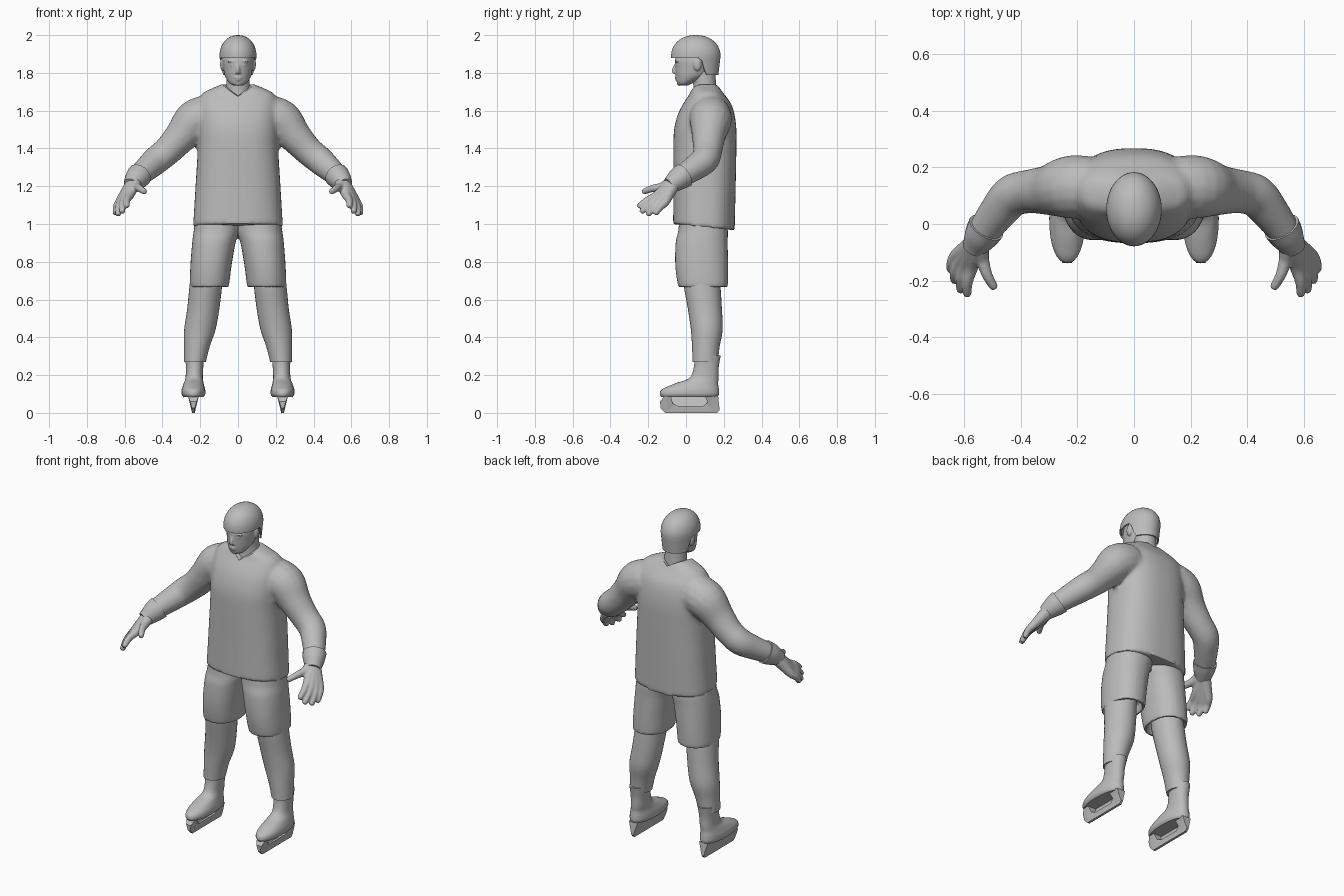
import bpy
import bmesh
from math import sin, cos, pi, radians
from mathutils import Vector, Matrix

cube = bpy.data.objects.get("Cube")
if cube:
    bpy.data.objects.remove(cube, do_unlink=True)

grey = bpy.data.materials.new("plain grey")
grey.use_nodes = True
COLOR = (0.5, 0.5, 0.5, 1)
grey.diffuse_color = COLOR
grey.node_tree.nodes["Principled BSDF"].inputs["Base Color"].default_value = COLOR


def spread(rings, steps):
    """Catmull-Rom interpolation between cross-sections."""
    keys = [Vector(r) for r in rings]
    out = []
    for i in range(len(keys) - 1):
        b, c = keys[i], keys[i + 1]
        a = keys[i - 1] if i else b
        d = keys[min(i + 2, len(keys) - 1)]
        for s in range(steps):
            t = s / steps
            out.append(b + (c - a) * (t / 2) + (a * 2 - b * 5 + c * 4 - d) * (t * t / 2)
                       + (b * 3 - a - c * 3 + d) * (t ** 3 / 2))
    return out + [keys[-1]]


def loft(bm, rings, side=1, along=False, power=1.0, count=32, steps=4):
    """Skin elliptical sections (x, y, z, rx, ry), level or square to the path."""
    sections = spread(rings, steps)
    centres = [Vector(s[:3]) for s in sections]
    last = len(centres) - 1
    loops = []
    for i, s in enumerate(sections):
        turn = Matrix.Identity(3)
        if along:
            tangent = centres[min(i + 1, last)] - centres[max(i - 1, 0)]
            turn = tangent.to_track_quat("Z", "Y").to_matrix()
        loop = []
        for k in range(count):
            u, v = cos(2 * pi * k / count), sin(2 * pi * k / count)
            u = abs(u) ** power * (1 if u > 0 else -1)
            v = abs(v) ** power * (1 if v > 0 else -1)
            p = centres[i] + turn @ Vector((u * s[3], v * s[4], 0))
            loop.append(bm.verts.new((p.x * side, p.y, p.z)))
        loops.append(loop)
    for low, high in zip(loops, loops[1:]):
        for k in range(count):
            n = (k + 1) % count
            bm.faces.new((low[k], low[n], high[n], high[k]))
    bm.faces.new(loops[0])
    bm.faces.new(loops[-1])


def tube(bm, points, side=1):
    """Round tube through (x, y, z, radius) with a blunt tip."""
    loft(bm, [(*p, p[3]) for p in points], side, along=True, count=16)


def ball(bm, centre, size):
    place = Matrix.Translation(centre) @ Matrix.Diagonal((*size, 1))
    bmesh.ops.create_uvsphere(bm, u_segments=20, v_segments=12, radius=1, matrix=place)


def finish(name, bm, voxel=0, blur=0, angle=40, solid=0):
    """Make an object, fuse overlapping pieces if asked, and shade it."""
    bmesh.ops.recalc_face_normals(bm, faces=bm.faces)
    mesh = bpy.data.meshes.new(name)
    bm.to_mesh(mesh)
    bm.free()
    ob = bpy.data.objects.new(name, mesh)
    bpy.context.collection.objects.link(ob)
    if solid:
        ob.modifiers.new("thickness", "SOLIDIFY").thickness = solid
    if voxel:
        fuse = ob.modifiers.new("fuse", "REMESH")
        fuse.mode, fuse.voxel_size = "VOXEL", voxel
    if blur:
        ob.modifiers.new("blend", "SMOOTH").iterations = blur
    bpy.ops.object.select_all(action="DESELECT")
    ob.select_set(True)
    bpy.context.view_layer.objects.active = ob
    bpy.ops.object.convert(target="MESH")
    ob.data.materials.clear()
    ob.data.materials.append(grey)
    bpy.ops.object.shade_smooth_by_angle(angle=radians(angle))
    return ob


def prism(bm, outline, front, back):
    """Extrude an outline between two point functions."""
    a = [bm.verts.new(front(*p)) for p in outline]
    b = [bm.verts.new(back(*p)) for p in outline]
    bm.faces.new(a)
    bm.faces.new(b)
    for i in range(len(a)):
        j = (i + 1) % len(a)
        bm.faces.new((a[i], a[j], b[j], b[i]))


# Jersey: torso and sleeves fused together, with a sloping hem
bm = bmesh.new()
loft(bm, [(0, 0.095, 0.983, 0.238, 0.163), (0, 0.098, 1.2, 0.225, 0.165),
          (0, 0.1, 1.4, 0.213, 0.167), (0, 0.102, 1.5, 0.213, 0.165),
          (0, 0.107, 1.58, 0.213, 0.15), (0, 0.112, 1.64, 0.21, 0.125),
          (0, 0.11, 1.69, 0.19, 0.09), (0, 0.105, 1.717, 0.14, 0.075),
          (0, 0.105, 1.74, 0.085, 0.06)], power=0.8, count=48)
for v in bm.verts:
    if v.co.z < 1.03:
        v.co.z -= 0.1 * (v.co.y - 0.095)
for side in (1, -1):
    tube(bm, [(0.15, 0.13, 1.575, 0.11), (0.23, 0.13, 1.545, 0.112), (0.3, 0.12, 1.465, 0.09),
              (0.37, 0.115, 1.39, 0.078), (0.43, 0.1, 1.34, 0.076), (0.475, 0.05, 1.3, 0.069),
              (0.52, -0.01, 1.26, 0.06), (0.545, -0.05, 1.235, 0.054)], side)
jersey = finish("jersey", bm, voxel=0.011, blur=6)

# V-shaped neck opening, cut and then discarded
bm = bmesh.new()
prism(bm, [(-0.1, 1.9), (-0.1, 1.72), (0, 1.66), (0.1, 1.72), (0.1, 1.9)],
      lambda x, z: (x, -0.1, z - 0.01), lambda x, z: (x, 0.19, z + 0.055))
cutter = finish("neck_cutter", bm)
cutter.hide_render = True
cut = jersey.modifiers.new("neckline", "BOOLEAN")
cut.object, cut.operation = cutter, "DIFFERENCE"
bpy.context.view_layer.objects.active = jersey
bpy.ops.object.modifier_apply(modifier="neckline")
bpy.data.objects.remove(cutter, do_unlink=True)

# Neck
bm = bmesh.new()
loft(bm, [(0, 0.1, 1.64, 0.075, 0.07), (0, 0.1, 1.72, 0.063, 0.06),
          (0, 0.09, 1.83, 0.06, 0.065)])
finish("neck", bm)

# Head with brows, eyes, nose, lips and ears
bm = bmesh.new()
loft(bm, [(0, -0.012, 1.733, 0.025, 0.022), (0, -0.005, 1.746, 0.046, 0.042),
          (0, 0.026, 1.78, 0.068, 0.08), (0, 0.04, 1.82, 0.077, 0.098),
          (0, 0.05, 1.87, 0.083, 0.108), (0, 0.05, 1.93, 0.07, 0.09)])
loft(bm, [(0, -0.05, 1.852, 0.007, 0.008), (0, -0.06, 1.815, 0.011, 0.015),
          (0, -0.057, 1.796, 0.015, 0.012)], count=12)
ball(bm, (0, -0.046, 1.775), (0.024, 0.014, 0.006))
ball(bm, (0, -0.043, 1.763), (0.02, 0.014, 0.007))
ball(bm, (0, -0.033, 1.744), (0.02, 0.015, 0.013))
for side in (1, -1):
    ball(bm, (0.031 * side, -0.042, 1.862), (0.026, 0.015, 0.007))
    ball(bm, (0.031 * side, -0.04, 1.842), (0.014, 0.013, 0.007))
    ball(bm, (0.083 * side, 0.06, 1.845), (0.012, 0.021, 0.034))
finish("head", bm, voxel=0.005, blur=2)

# Helmet: open dome whose rim drops behind the ears
bm = bmesh.new()
count, rows, drops = 48, 10, 4
loops = []
for r in range(-drops, rows):
    loop = []
    for k in range(count):
        a = 2 * pi * k / count
        toward_back = max(0, min(1, (-cos(a) - 0.18) / 0.3))
        depth = 0.012 + 0.088 * toward_back ** 2 * (3 - 2 * toward_back)
        lat = max(r, 0) / rows * pi / 2
        wide = cos(lat) ** 0.9
        low = max(-r, 0) / drops
        wide *= 1 - 0.09 * low * toward_back
        loop.append(bm.verts.new((0.098 * wide * sin(a), 0.052 - 0.131 * wide * cos(a),
                                  1.89 + 0.11 * sin(lat) - depth * low)))
    loops.append(loop)
for low, high in zip(loops, loops[1:]):
    for k in range(count):
        n = (k + 1) % count
        bm.faces.new((low[k], low[n], high[n], high[k]))
crown = bm.verts.new((0, 0.052, 2.0))
for k in range(count):
    bm.faces.new((loops[-1][k], loops[-1][(k + 1) % count], crown))
finish("helmet", bm, solid=0.009)

# Shorts: two hollow-ended legs fused at the hips
bm = bmesh.new()
for side in (1, -1):
    loft(bm, [(0.15, 0.09, 0.72, 0.083, 0.108), (0.151, 0.09, 0.673, 0.086, 0.112),
              (0.152, 0.09, 0.67, 0.103, 0.131), (0.143, 0.083, 0.78, 0.109, 0.14),
              (0.128, 0.083, 0.9, 0.115, 0.138), (0.115, 0.09, 0.96, 0.12, 0.132),
              (0.11, 0.09, 1.03, 0.115, 0.125)], side, power=0.9)
finish("shorts", bm, voxel=0.01, blur=3)

SOCK = [(0.165, 0.085, 0.76, 0.08, 0.09), (0.17, 0.085, 0.68, 0.086, 0.097),
        (0.184, 0.1, 0.55, 0.085, 0.09), (0.202, 0.11, 0.44, 0.083, 0.084),
        (0.218, 0.105, 0.35, 0.068, 0.073), (0.228, 0.102, 0.27, 0.058, 0.067)]
BOOT = [(0.236, 0.018, 0.085, 0.054, 0.15), (0.236, 0.018, 0.1, 0.063, 0.157),
        (0.236, 0.024, 0.125, 0.062, 0.15), (0.235, 0.055, 0.155, 0.053, 0.115),
        (0.232, 0.095, 0.185, 0.046, 0.077), (0.23, 0.107, 0.24, 0.046, 0.066),
        (0.229, 0.115, 0.305, 0.05, 0.069)]
BLADE = [(-0.11, 0), (0.165, 0), (0.178, 0.015), (0.17, 0.09), (0.1, 0.09),
         (0.115, 0.055), (0.09, 0.036), (-0.04, 0.036), (-0.07, 0.05),
         (-0.08, 0.09), (-0.115, 0.09), (-0.137, 0.06), (-0.135, 0.025)]
# Each finger: knuckle then tip
FINGERS = [((0.575, -0.155, 1.15), (0.59, -0.255, 1.09)),
           ((0.597, -0.15, 1.135), (0.613, -0.24, 1.06)),
           ((0.615, -0.135, 1.122), (0.635, -0.205, 1.045)),
           ((0.628, -0.112, 1.115), (0.648, -0.165, 1.05)),
           ((0.535, -0.13, 1.195), (0.491, -0.23, 1.168))]
WRIST = Vector((0.552, -0.062, 1.222))

for side, label in ((1, "left"), (-1, "right")):
    # Lower leg and boot
    bm = bmesh.new()
    loft(bm, SOCK, side)
    finish(label + "_sock", bm)
    bm = bmesh.new()
    loft(bm, BOOT, side, power=0.92)
    finish(label + "_boot", bm)

    # Blade holder, thin at the ice and wider under the sole
    bm = bmesh.new()
    half = lambda z: 0.007 + 0.4 * max(0, z - 0.036)
    prism(bm, BLADE, lambda y, z: (0.236 * side - half(z), y, z),
          lambda y, z: (0.236 * side + half(z), y, z))
    bmesh.ops.triangulate(bm, faces=bm.faces)
    finish(label + "_blade", bm, angle=30)

    # Glove: palm strips and fingers fused, with a flared cuff
    bm = bmesh.new()
    for knuckle, tip in FINGERS:
        knuckle, tip = Vector(knuckle), Vector(tip)
        bend = knuckle.lerp(tip, 0.5) + Vector((0.006, 0, 0.006))
        tube(bm, [(*WRIST, 0.04), (*WRIST.lerp(knuckle, 0.5), 0.032), (*knuckle, 0.024),
                  (*bend, 0.019), (*tip.lerp(bend, 0.15), 0.015), (*tip, 0.007)], side)
    finish(label + "_glove", bm, voxel=0.006, blur=2)
    bm = bmesh.new()
    tube(bm, [(0.522, -0.012, 1.258, 0.067), (0.54, -0.042, 1.237, 0.061),
              (0.556, -0.07, 1.216, 0.05), (0.566, -0.09, 1.203, 0.042)], side)
    finish(label + "_cuff", bm)
